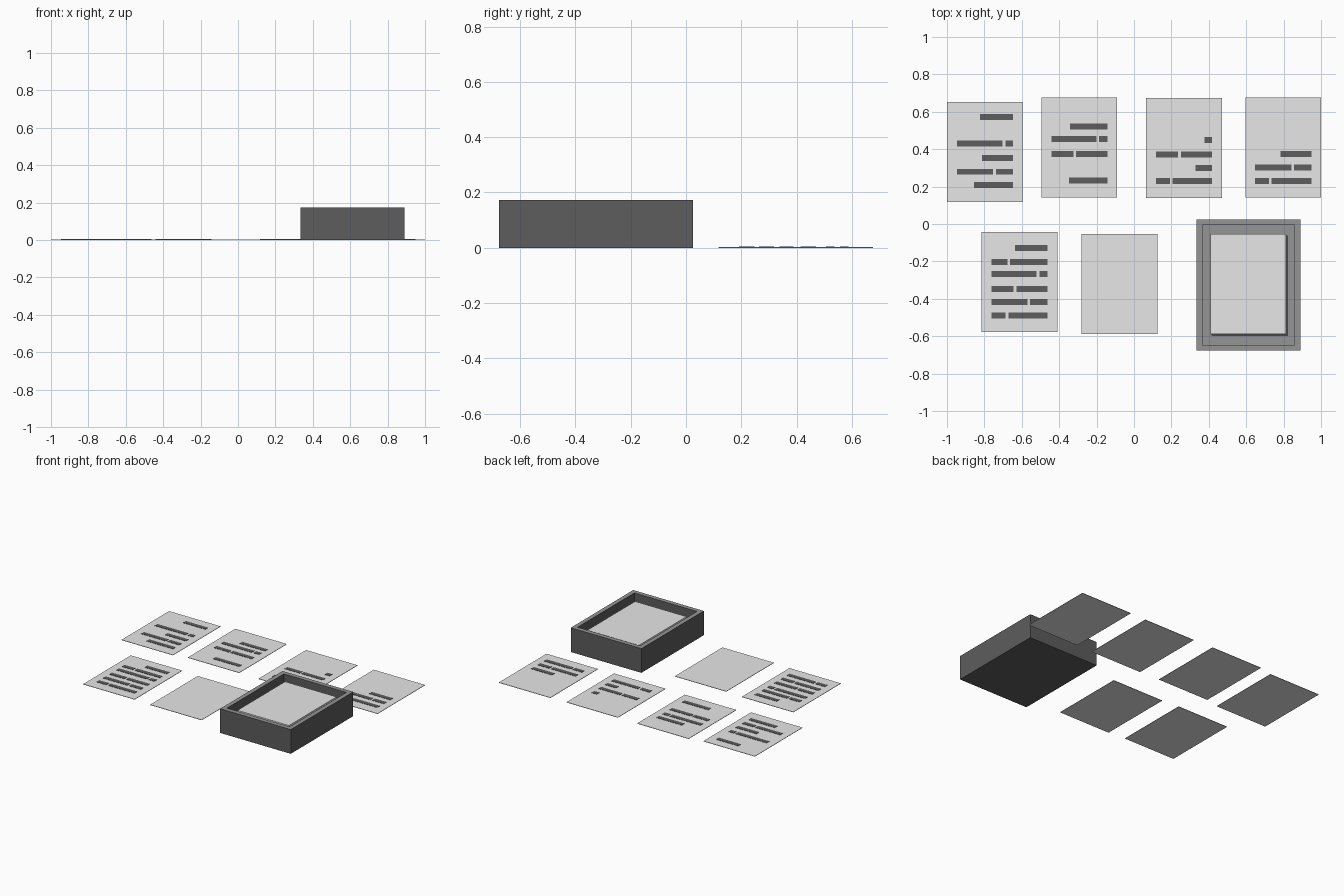
import bpy, bmesh
from mathutils import Vector

if "Cube" in bpy.data.objects:
    bpy.data.objects.remove(bpy.data.objects["Cube"])


def material(name, value):
    m = bpy.data.materials.new(name)
    m.diffuse_color = (value, value, value, 1)
    m.use_nodes = True
    m.node_tree.nodes["Principled BSDF"].inputs["Base Color"].default_value = m.diffuse_color
    return m


PAPER = material("paper white", 0.8)
GREY = material("mid grey", 0.30)
DARK = material("dark grey", 0.11)

CARD_W, CARD_H, CARD_T = 0.405, 0.535, 0.003


def add_box(bm, x0, x1, y0, y1, z0, z1):
    """Add an axis-aligned box given its limits."""
    verts = bmesh.ops.create_cube(bm, size=1)["verts"]
    for v in verts:
        v.co = Vector((x0 if v.co.x < 0 else x1,
                       y0 if v.co.y < 0 else y1,
                       z0 if v.co.z < 0 else z1))


def finish(bm, name, *mats):
    me = bpy.data.meshes.new(name)
    bm.to_mesh(me)
    bm.free()
    for m in mats:
        me.materials.append(m)
    ob = bpy.data.objects.new(name, me)
    bpy.context.collection.objects.link(ob)
    return ob


# Loose cards: left edge, top edge, short rows (y, start), split rows (y, gap centre)
cards = [
    (-1.0, 0.653, [(.572, .177), (.353, .187), (.208, .144)],
     [(.430, .305), (.279, .254)]),
    (-0.495, 0.677, [(.521, .152), (.232, .147)],
     [(.455, .302), (.374, .178)]),
    (0.065, 0.673, [(.449, .313), (.300, .265)],
     [(.372, .178), (.230, .135)]),
    (0.595, 0.677, [(.374, .187)],
     [(.302, .254), (.230, .134)]),
    (-0.815, -0.043, [(-.128, .179)],
     [(-.203, .145), (-.267, .302), (-.347, .179), (-.417, .252), (-.489, .136)]),
    (-0.28, -0.053, [], []),
]
ROW_L, ROW_R, ROW_H, GAP = 0.053, 0.353, 0.031, 0.014

for i, (left, top, short, split) in enumerate(cards, 1):
    bm = bmesh.new()
    add_box(bm, left, left + CARD_W, top - CARD_H, top, 0, CARD_T)
    finish(bm, f"card_{i}", PAPER)

    # Dark bars lying on the card
    spans = [(y, s, ROW_R) for y, s in short]
    for y, g in split:
        spans += [(y, ROW_L, g - GAP / 2), (y, g + GAP / 2, ROW_R)]
    if spans:
        bm = bmesh.new()
        for y, a, b in spans:
            add_box(bm, left + a, left + b, y - ROW_H / 2, y + ROW_H / 2,
                    CARD_T, CARD_T + 0.002)
        finish(bm, f"card_{i}_bars", DARK)

# Open box: top face inset, then sunk to make the cavity
bm = bmesh.new()
add_box(bm, 0.334, 0.89, -0.677, 0.025, 0, 0.173)
bm.faces.ensure_lookup_table()
lid = max(bm.faces, key=lambda f: f.calc_center_median().z)
bmesh.ops.inset_individual(bm, faces=[lid], thickness=0.044)
cavity = bmesh.ops.extrude_discrete_faces(bm, faces=[lid])["faces"][0]
for v in cavity.verts:
    v.co.z = 0.02
bmesh.ops.recalc_face_normals(bm, faces=bm.faces)
# Rim and cavity floor are mid grey, the walls and underside dark
for f in bm.faces:
    f.material_index = 0 if f.normal.z > 0.5 else 1
finish(bm, "open_box", GREY, DARK)

# Slightly leaning stack of cards inside the box
bm = bmesh.new()
N, Z0, Z1 = 12, 0.02, 0.147
step = (Z1 - Z0) / N
for k in range(N):
    t = 1 - k / (N - 1)
    x, y = 0.408 + 0.010 * t, -0.053 - 0.012 * t
    add_box(bm, x, x + CARD_W, y - CARD_H, y, Z0 + k * step, Z0 + (k + 1) * step)
finish(bm, "card_stack", PAPER)
